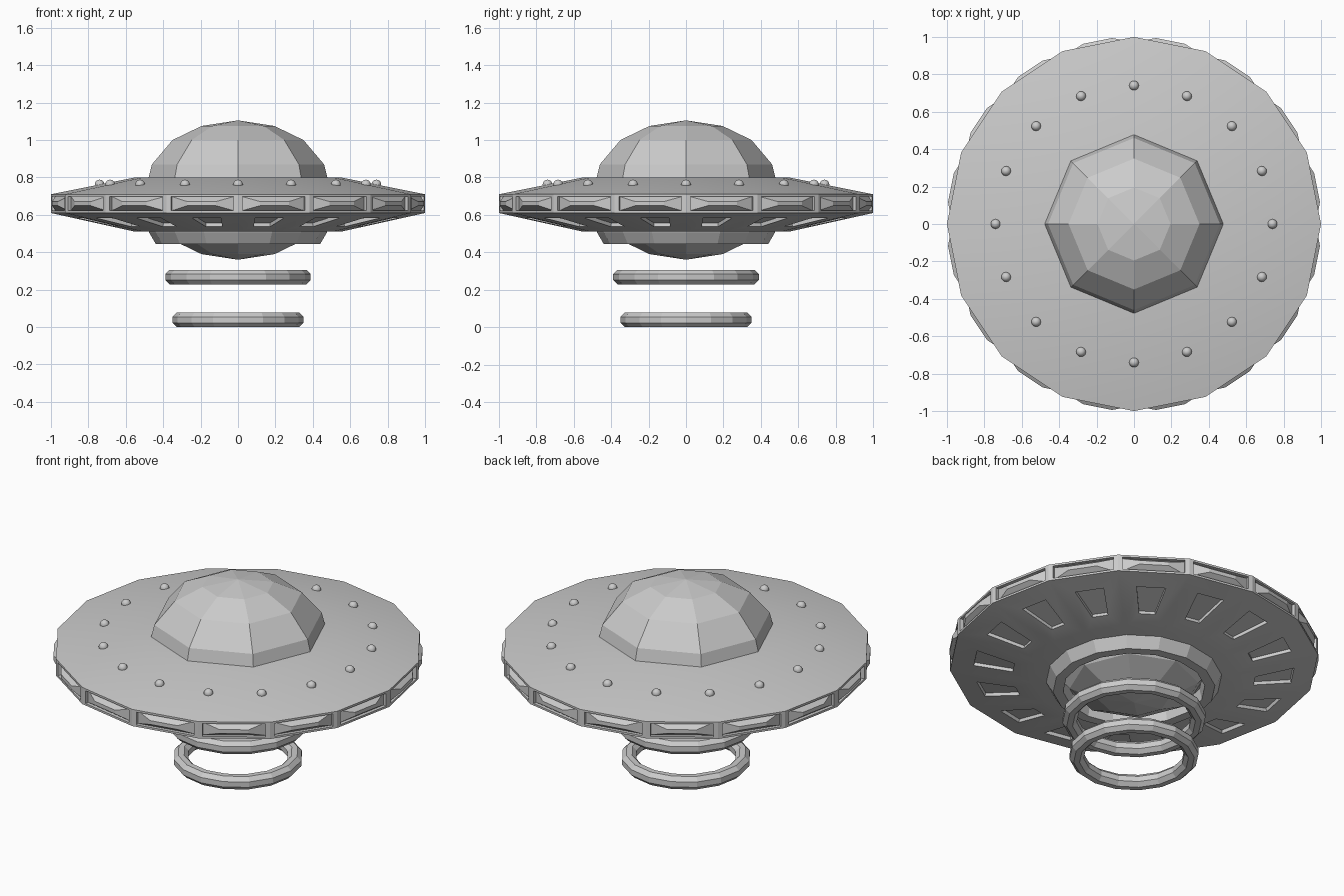
import bpy, bmesh
from math import cos, sin, pi, radians
from mathutils import Vector

if "Cube" in bpy.data.objects:
    bpy.data.objects.remove(bpy.data.objects["Cube"])


def lathe(profile, n, closed=False):
    """Spin (radius, z) points into an n-sided bmesh; radius 0 becomes a pole."""
    bm = bmesh.new()
    rings = []
    for r, z in profile:
        if r == 0:
            rings.append([bm.verts.new((0, 0, z))] * n)
        else:
            rings.append([bm.verts.new((r * cos(2 * pi * i / n), r * sin(2 * pi * i / n), z))
                          for i in range(n)])
    pairs = list(zip(rings, rings[1:]))
    if closed:
        pairs.append((rings[-1], rings[0]))
    for a, b in pairs:
        for i in range(n):
            j = (i + 1) % n
            bm.faces.new(list(dict.fromkeys([a[i], a[j], b[j], b[i]])))
    bmesh.ops.recalc_face_normals(bm, faces=bm.faces)
    return bm


def finish(bm, name, smooth_angle=None):
    mesh = bpy.data.meshes.new(name)
    bm.to_mesh(mesh)
    bm.free()
    ob = bpy.data.objects.new(name, mesh)
    bpy.context.collection.objects.link(ob)
    if smooth_angle:
        bpy.ops.object.select_all(action='DESELECT')
        ob.select_set(True)
        bpy.context.view_layer.objects.active = ob
        bpy.ops.object.shade_smooth_by_angle(angle=radians(smooth_angle))
    return ob


def panel(bm, faces, across, along, depth):
    """Extrude each face, scaling it around its centre and moving it along its normal."""
    new = bmesh.ops.extrude_discrete_faces(bm, faces=faces)['faces']
    for f in new:
        f.normal_update()
        c, n = f.calc_center_median(), f.normal.copy()
        t = Vector((-c.y, c.x, 0)).normalized()
        u = n.cross(t)
        for v in f.verts:
            d = v.co - c
            v.co = c + t * d.dot(t) * across + u * d.dot(u) * along + n * depth
    return new


# Saucer hull with rim windows and underside slots
hull = lathe([(0, .80), (.55, .80), (1, .71), (1, .61), (.55, .51), (0, .51)], 16)
hull.normal_update()
rim = [f for f in hull.faces if abs(f.normal.z) < .01]
under = [f for f in hull.faces if -.99 < f.normal.z < -.5]
rim = panel(hull, rim, .87, .76, 0)
rim = panel(hull, rim, 1, 1, -.02)
panel(hull, rim, .47, .3, .037)
under = panel(hull, under, .41, .47, 0)
panel(hull, under, 1, 1, -.02)
finish(hull, "saucer_hull", 20)

# Faceted upper canopy and matching belly dome
dome = [(.48, .79), (.46, .87), (.35, 1.0), (.195, 1.075), (0, 1.105)]
finish(lathe(dome, 8), "canopy_dome")
belly = [(.46, .595), (.35, .465), (.195, .39), (0, .36)]
finish(lathe(belly, 8), "belly_dome")

# Collar around the belly dome
finish(lathe([(.48, .52), (.475, .505), (.44, .445), (.385, .445), (.37, .52)], 16, True),
       "belly_collar")

# Floating beam rings
for name, major, z in (("upper_beam_ring", .35, .267), ("lower_beam_ring", .312, .039)):
    section = [(major + .042 * cos(a), z + .042 * sin(a))
               for a in (pi / 8 + k * pi / 4 for k in range(8))]
    finish(lathe(section, 16, True), name)

# Lights round the upper deck
for i in range(16):
    a = 2 * pi * i / 16
    bm = bmesh.new()
    bmesh.ops.create_uvsphere(bm, u_segments=12, v_segments=8, radius=.026)
    bmesh.ops.translate(bm, verts=bm.verts, vec=(.74 * cos(a), .74 * sin(a), .762))
    finish(bm, f"deck_light_{i + 1}", 60)
